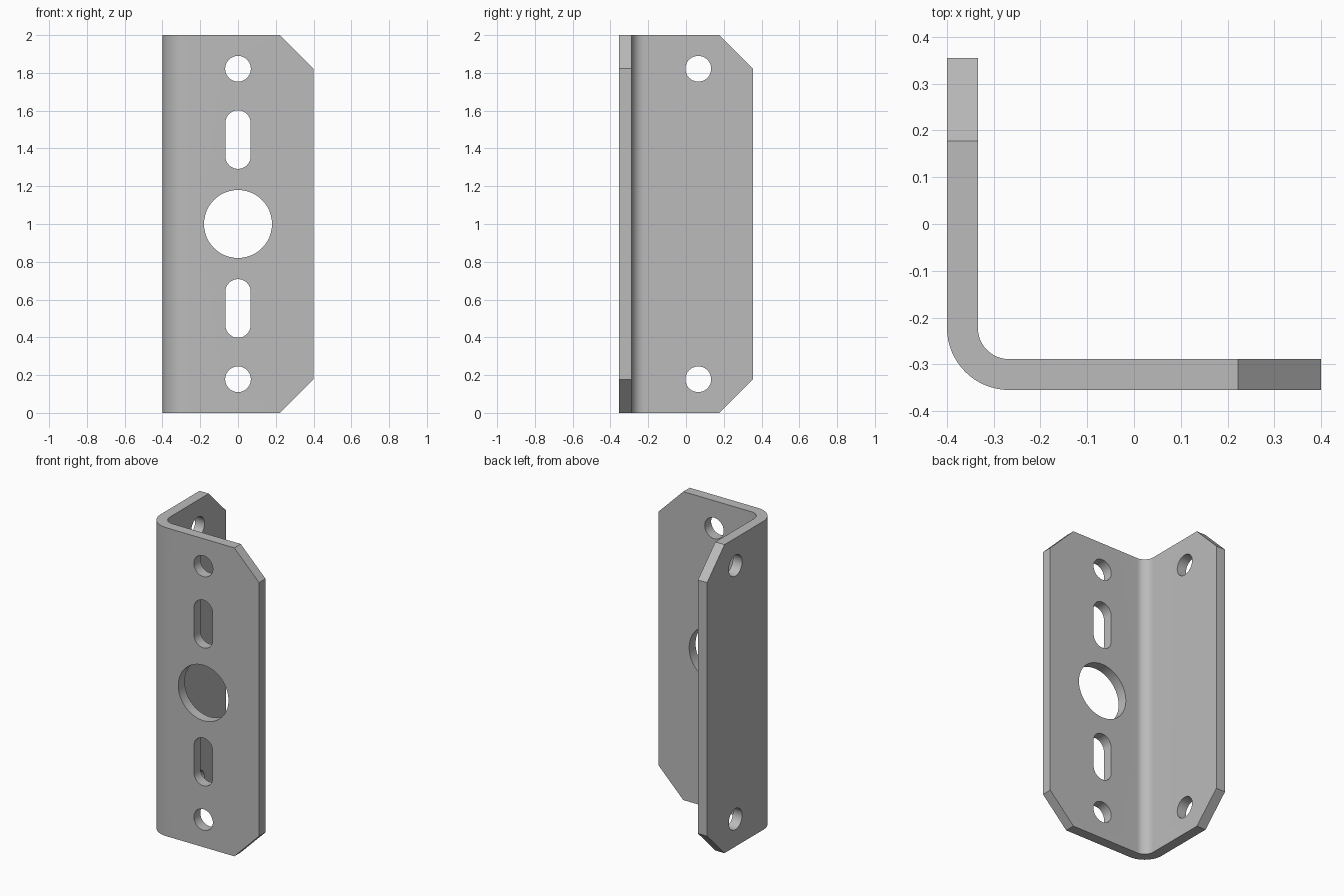
import bpy, bmesh
from math import sin, cos, pi, radians
from mathutils import Vector

default = bpy.data.objects.get("Cube")
if default:
    bpy.data.objects.remove(default, do_unlink=True)

W, D, H = 0.40, 0.355, 2.0      # half width, half depth, height
T, R = 0.066, 0.133             # sheet thickness, outer bend radius
CUT = 0.178                     # corner cut size

steel = bpy.data.materials.new("grey_steel")
steel.use_nodes = True
grey = (0.5, 0.5, 0.5, 1)
steel.diffuse_color = grey
steel.node_tree.nodes["Principled BSDF"].inputs["Base Color"].default_value = grey


def arc(cx, cy, r, start, end, n):
    angles = [start + (end - start) * i / n for i in range(n + 1)]
    return [(cx + r * cos(a), cy + r * sin(a)) for a in angles]


def prism(bm, outline, place, low, high):
    """Extrude a 2D outline between low and high; place maps (u, v, depth) to 3D."""
    face = bm.faces.new([bm.verts.new(place(u, v, low)) for u, v in outline])
    made = bmesh.ops.extrude_face_region(bm, geom=[face])["geom"]
    shift = Vector(place(0, 0, high)) - Vector(place(0, 0, low))
    bmesh.ops.translate(bm, vec=shift,
                        verts=[g for g in made if isinstance(g, bmesh.types.BMVert)])


def to_object(bm, name):
    bmesh.ops.recalc_face_normals(bm, faces=bm.faces)
    mesh = bpy.data.meshes.new(name)
    bm.to_mesh(mesh)
    bm.free()
    mesh.materials.append(steel)
    obj = bpy.data.objects.new(name, mesh)
    bpy.context.collection.objects.link(obj)
    return obj


def slot(u, v, r, half=0):
    return arc(u, v + half, r, 0, pi, 24) + arc(u, v - half, r, pi, 2 * pi, 24)


def hole(u, v, r):
    return arc(u, v, r, 0, 2 * pi, 48)[:-1]


def corner(edge, top):
    """Triangle that trims the corner of a leg ending at edge."""
    m = 0.1
    z, s = (H, 1) if top else (0, -1)
    return [(edge - CUT - m, z + s * m), (edge + m, z - s * (CUT + m)),
            (edge + m, z + s * m)]


# Bent sheet with an L cross-section
cx, cy = R - W, R - D
section = [(W, -D), (W, T - D)]
section += arc(cx, cy, R - T, 1.5 * pi, pi, 16)
section += [(T - W, D), (-W, D)]
section += arc(cx, cy, R, pi, 1.5 * pi, 16)
bm = bmesh.new()
prism(bm, section, lambda u, v, d: (u, v, d), 0, H)
bracket = to_object(bm, "angle_bracket")

# Cutters for the front leg and the side leg
front = [hole(0, H / 2, 0.18)]
side = []
for top in (False, True):
    z = H - CUT if top else CUT
    slot_z = H / 2 + (0.447 if top else -0.447)
    front += [hole(0, z, 0.068), slot(0, slot_z, 0.067, 0.088), corner(W, top)]
    side += [hole(0.065, z, 0.068), corner(D, top)]

bm = bmesh.new()
for outline in front:
    prism(bm, outline, lambda u, v, d: (u, d, v), -D - 0.1, T - D + 0.05)
for outline in side:
    prism(bm, outline, lambda u, v, d: (d, u, v), -W - 0.1, T - W + 0.05)
cutter = to_object(bm, "cutter")
cutter.hide_render = True

# Cut the openings and bake the result
cut = bracket.modifiers.new("openings", 'BOOLEAN')
cut.operation = 'DIFFERENCE'
cut.solver = 'EXACT'
cut.object = cutter
bpy.ops.object.select_all(action='DESELECT')
bpy.context.view_layer.objects.active = bracket
bracket.select_set(True)
bpy.ops.object.modifier_apply(modifier=cut.name)
bpy.data.objects.remove(cutter, do_unlink=True)
bpy.ops.object.shade_smooth_by_angle(angle=radians(30))
